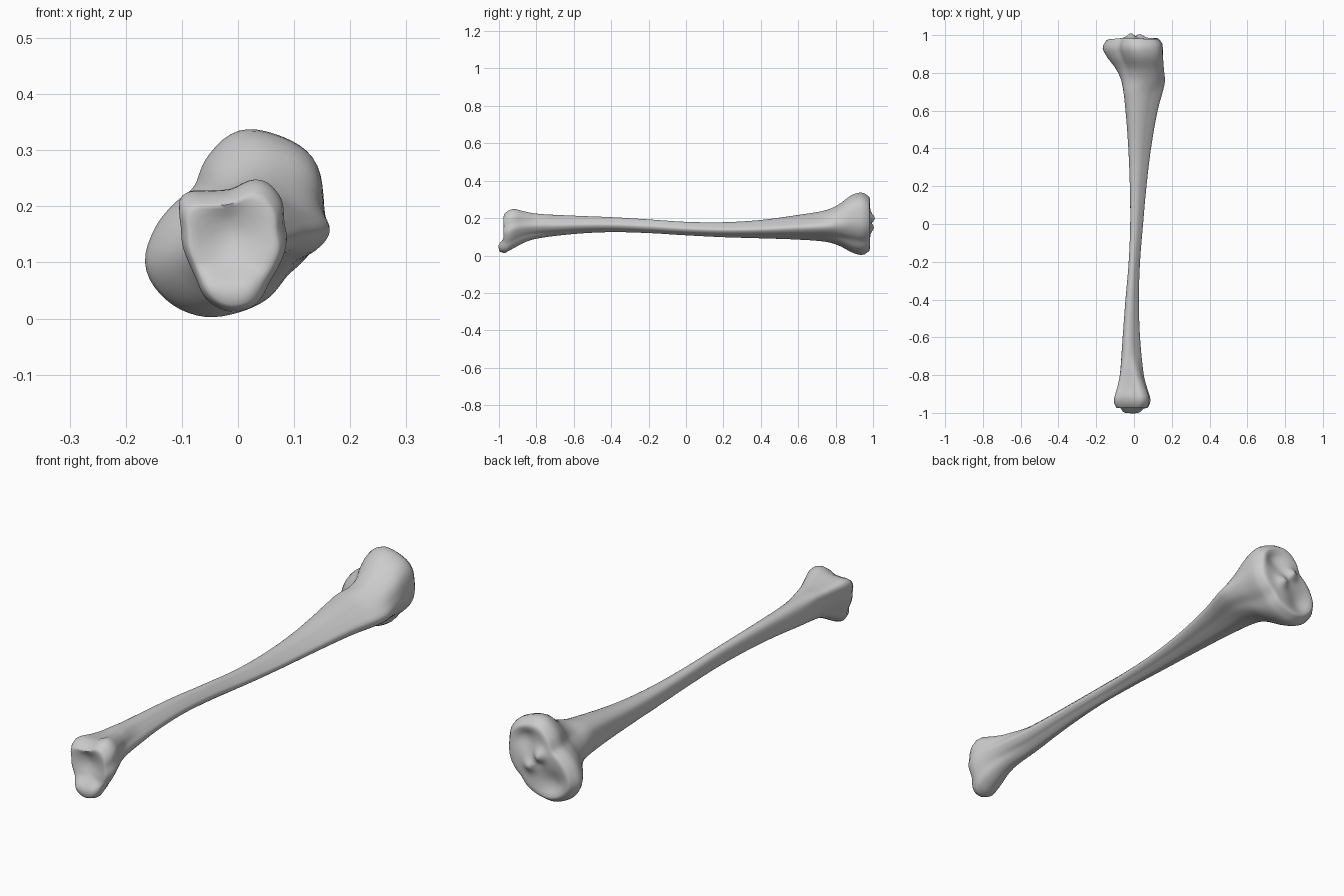
import bpy, bmesh, math
from math import exp, pi, cos, sin

if "Cube" in bpy.data.objects:
    bpy.data.objects.remove(bpy.data.objects["Cube"], do_unlink=True)

SIDES = 72       # points around each cross-section
STEP = 0.02      # spacing of the cross-sections along the bone

# Radii every 22.5 degrees, counter-clockwise from +x
ANKLE = [97, 100, 120, 126, 98, 102, 122, 97, 86, 81, 87, 108, 120, 115, 95, 92]
SHAFT = [115, 96, 86, 88, 95, 102, 100, 90, 85, 90, 100, 102, 95, 86, 87, 104]
KNEE = [145, 160, 183, 183, 177, 142, 110, 122, 148, 177, 180, 170, 150, 135, 120, 130]

# Extents along the bone: y, x min, x max, z min, z max
EXTENTS = [
    (-.97, -.095, .075, .02, .225), (-.95, -.105, .085, .012, .24),
    (-.92, -.104, .086, .035, .249), (-.87, -.09, .07, .067, .237),
    (-.8, -.075, .052, .09, .224), (-.6, -.06, .032, .115, .213),
    (-.4, -.045, .026, .125, .205), (-.2, -.028, .032, .12, .193),
    (0, -.02, .048, .108, .18), (.2, -.022, .066, .098, .178),
    (.4, -.03, .09, .092, .19), (.6, -.045, .125, .085, .217),
    (.75, -.065, .163, .073, .243), (.82, -.095, .158, .052, .275),
    (.88, -.14, .154, .02, .32), (.93, -.165, .153, .003, .337),
    (.96, -.16, .148, .008, .33), (.975, -.148, .136, .02, .318),
]


def smoothstep(a, b, v):
    t = max(0, min(1, (v - a) / (b - a)))
    return t * t * (3 - 2 * t)


def hermite(p, q, m, n, t):
    """Cubic from p to q with end slopes m and n."""
    return ((2 * t**3 - 3 * t**2 + 1) * p + (t**3 - 2 * t**2 + t) * m
            + (3 * t**2 - 2 * t**3) * q + (t**3 - t**2) * n)


def radius(shape, turn):
    """Smooth periodic radius at a fraction of a full turn."""
    n = len(shape)
    i, t = int(turn * n), turn * n % 1
    a, b, c, d = (shape[(i + k) % n] for k in (-1, 0, 1, 2))
    return hermite(b, c, (c - a) / 2, (d - b) / 2, t)


def extents(y):
    """Interpolated section limits at y."""
    last = len(EXTENTS) - 1
    i = max(k for k in range(last) if EXTENTS[k][0] <= y + 1e-6)
    p, q = EXTENTS[i], EXTENTS[i + 1]
    before, after = EXTENTS[max(i - 1, 0)], EXTENTS[min(i + 2, last)]
    h = q[0] - p[0]
    return [hermite(p[k], q[k], h * (q[k] - before[k]) / (q[0] - before[0]),
                    h * (after[k] - p[k]) / (after[0] - p[0]), (y - p[0]) / h)
            for k in range(1, 5)]


def section(y):
    """Outline blended from ankle, shaft and knee shapes, fitted to its limits."""
    ankle = 1 - smoothstep(-.92, -.65, y)
    knee = smoothstep(.68, .92, y)
    pts = []
    for k in range(SIDES):
        turn = k / SIDES
        r = (ankle * radius(ANKLE, turn) + knee * radius(KNEE, turn)
             + (1 - ankle - knee) * radius(SHAFT, turn))
        pts.append((r * cos(2 * pi * turn), r * sin(2 * pi * turn)))
    xs, zs = zip(*pts)
    x0, x1, z0, z1 = extents(y)
    return [(x0 + (x - min(xs)) / (max(xs) - min(xs)) * (x1 - x0),
             z0 + (z - min(zs)) / (max(zs) - min(zs)) * (z1 - z0)) for x, z in pts]


def bump(x, z, cx, cz, w):
    return exp(-((x - cx) ** 2 + (z - cz) ** 2) / (w * w))


def relief(x, y, z, inner):
    """Push the joint ends into shape; inner is 0 on the rim and 1 inside."""
    if y < 0:
        near = smoothstep(-.88, -.97, y)
        lip = smoothstep(.1, .05, z) * smoothstep(.09, .03, abs(x + .015))
        dish = bump(x, z, -.015, .15, .055)
        return y - .024 * lip * near + .026 * dish * inner
    near = smoothstep(.88, .97, y)
    dishes = bump(x, z, .06, .25, .05) + bump(x, z, -.065, .09, .055)
    spine = bump(x, z, -.015, .2, .026) + .8 * bump(x, z, .03, .15, .026)
    return y + near * .06 * min(x + .05, 0) + inner * (.026 * spine - .022 * dishes)


# Ring list: outline position along the bone, shrink factor, outward bulge
rings = [(-.97, s, -b) for s, b in ((.08, .009), (.25, .009), (.42, .009), (.58, .009),
                                    (.73, .009), (.86, .007), (.95, .004))]
count = round(1.94 / STEP)
rings += [(-.97 + i * 1.945 / count, 1, 0) for i in range(count + 1)]
rings += [(.975, s, b) for s, b in ((.97, .005), (.9, .009), (.8, .01), (.7, .01), (.6, .01),
                                    (.5, .01), (.4, .01), (.3, .01), (.2, .01), (.08, .01))]

# Bone: loft the rings and close both joint faces
bm = bmesh.new()
loops = []
for y, shrink, bulge in rings:
    outline = section(min(y, .975))
    cx = sum(p[0] for p in outline) / SIDES
    cz = sum(p[1] for p in outline) / SIDES
    inner = smoothstep(1, .75, shrink)
    loop = []
    for x, z in outline:
        x, z = cx + (x - cx) * shrink, cz + (z - cz) * shrink
        loop.append(bm.verts.new((x, relief(x, y, z, inner) + bulge, z)))
    loops.append(loop)
for a, b in zip(loops, loops[1:]):
    for k in range(SIDES):
        n = (k + 1) % SIDES
        bm.faces.new((a[k], a[n], b[n], b[k]))
bm.faces.new(loops[0])
bm.faces.new(loops[-1])
bmesh.ops.recalc_face_normals(bm, faces=bm.faces[:])
mesh = bpy.data.meshes.new("shin_bone")
bm.to_mesh(mesh)
bm.free()
bone = bpy.data.objects.new("shin_bone", mesh)
bpy.context.collection.objects.link(bone)

# Single plain grey
grey = bpy.data.materials.new("bone_grey")
grey.use_nodes = True
colour = (.6, .6, .6, 1)
grey.diffuse_color = colour
grey.node_tree.nodes["Principled BSDF"].inputs["Base Color"].default_value = colour
mesh.materials.append(grey)

bpy.context.view_layer.objects.active = bone
bone.select_set(True)
bpy.ops.object.shade_smooth_by_angle(angle=math.radians(60))
